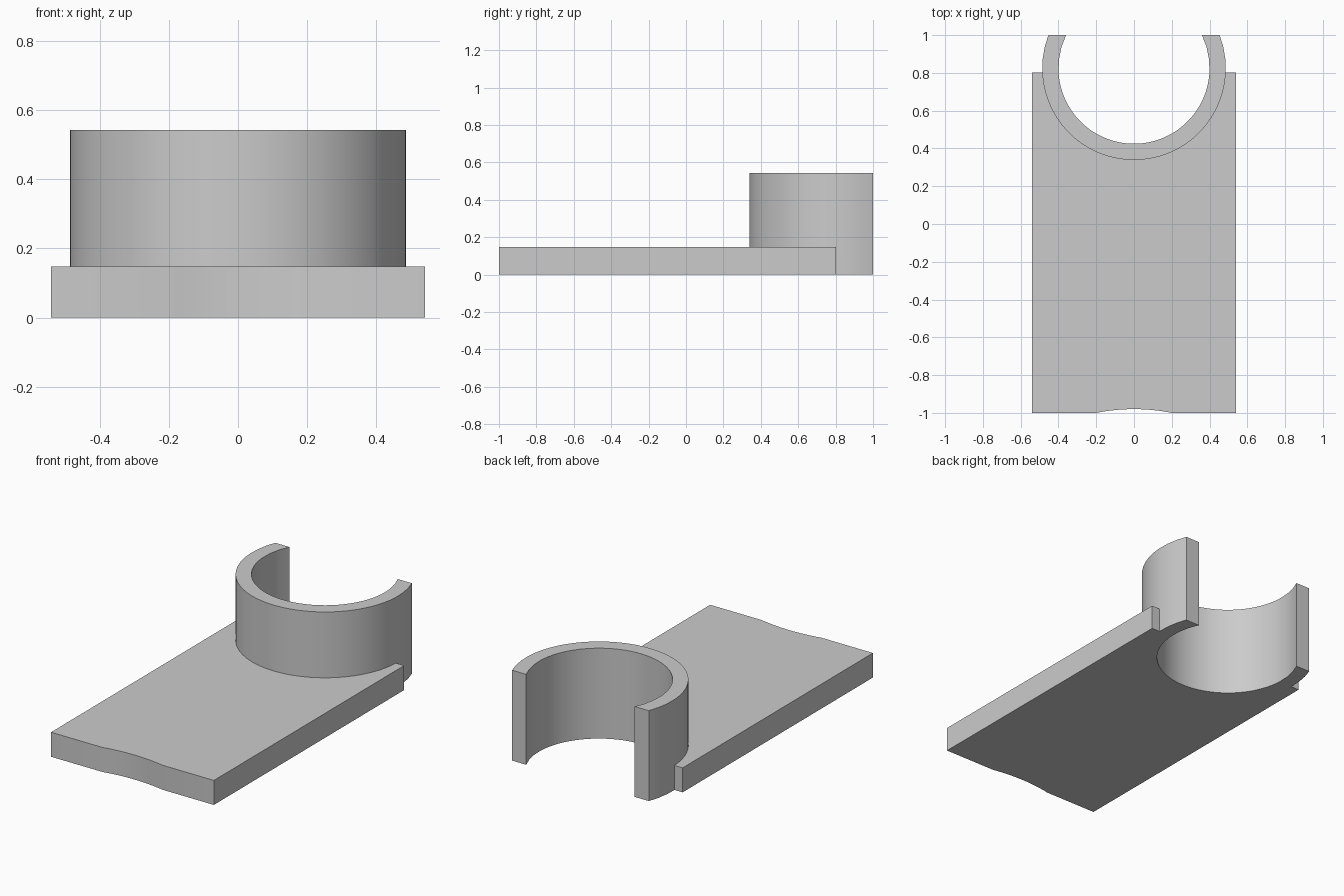
import bpy, bmesh
from math import asin, cos, sin, pi

if "Cube" in bpy.data.objects:
    bpy.data.objects.remove(bpy.data.objects["Cube"], do_unlink=True)

HALF_W, FRONT, BACK, END = 0.54, -1.0, 0.803, 1.0
PLATE_H, RING_H = 0.147, 0.542
CY, R_OUT, R_IN = 0.825, 0.486, 0.4
NOTCH_W, NOTCH_D = 0.2, 0.02


def arc(r, a0, a1, n):
    return [(r * cos(a0 + (a1 - a0) * i / n), CY + r * sin(a0 + (a1 - a0) * i / n))
            for i in range(n + 1)]


def open_arc(r, short=3, long=64):
    """Arc open at the back, split where the back edge of the plate meets the ring."""
    tip, join = asin((END - CY) / r), asin((BACK - CY) / R_OUT)
    right = arc(r, tip, join, short)
    front = arc(r, join, -pi - join, long)
    left = arc(r, -pi - join, -pi - tip, short)
    return right, front, left


bm = bmesh.new()


def face(points):
    bm.faces.new([bm.verts.new(p) for p in points])


def wall(path, z0, z1):
    for (ax, ay), (bx, by) in zip(path, path[1:]):
        face([(ax, ay, z0), (bx, by, z0), (bx, by, z1), (ax, ay, z1)])


def cap(path, z):
    face([(x, y, z) for x, y in path])


right, front, left = open_arc(R_OUT)
outer = right + front[1:] + left[1:]
r, f, l = open_arc(R_IN)
inner = r + f[1:] + l[1:]

# Base plate with a shallow curved notch in its front edge
radius = (NOTCH_W ** 2 + NOTCH_D ** 2) / (2 * NOTCH_D)
notch = []
for i in range(17):
    x = NOTCH_W * (1 - i / 8)
    notch.append((x, FRONT + NOTCH_D - radius + (radius ** 2 - x ** 2) ** 0.5))
edge = [front[0], (HALF_W, BACK), (HALF_W, FRONT), *notch,
        (-HALF_W, FRONT), (-HALF_W, BACK), front[-1]]
wall(edge, 0, PLATE_H)
for z in (0, PLATE_H):
    cap(edge + front[-2:0:-1], z)

# Open collar rising from the plate
wall(right, 0, PLATE_H)
wall(left, 0, PLATE_H)
wall(outer, PLATE_H, RING_H)
for z0, z1 in ((0, PLATE_H), (PLATE_H, RING_H)):
    wall(inner, z0, z1)
    for k in (0, -1):
        wall([outer[k], inner[k]], z0, z1)
for z in (0, RING_H):
    for i in range(len(outer) - 1):
        cap([outer[i], outer[i + 1], inner[i + 1], inner[i]], z)

bmesh.ops.remove_doubles(bm, verts=bm.verts, dist=0.0001)
bmesh.ops.recalc_face_normals(bm, faces=bm.faces)
mesh = bpy.data.meshes.new("plate_with_open_collar")
bm.to_mesh(mesh)
bm.free()

# Plain grey finish
grey = bpy.data.materials.new("light_grey")
grey.use_nodes = True
colour = (0.6, 0.6, 0.6, 1)
grey.diffuse_color = colour
grey.node_tree.nodes["Principled BSDF"].inputs["Base Color"].default_value = colour
mesh.materials.append(grey)

obj = bpy.data.objects.new("plate_with_open_collar", mesh)
bpy.context.collection.objects.link(obj)
bpy.ops.object.select_all(action='DESELECT')
obj.select_set(True)
bpy.context.view_layer.objects.active = obj
bpy.ops.object.shade_smooth_by_angle()
